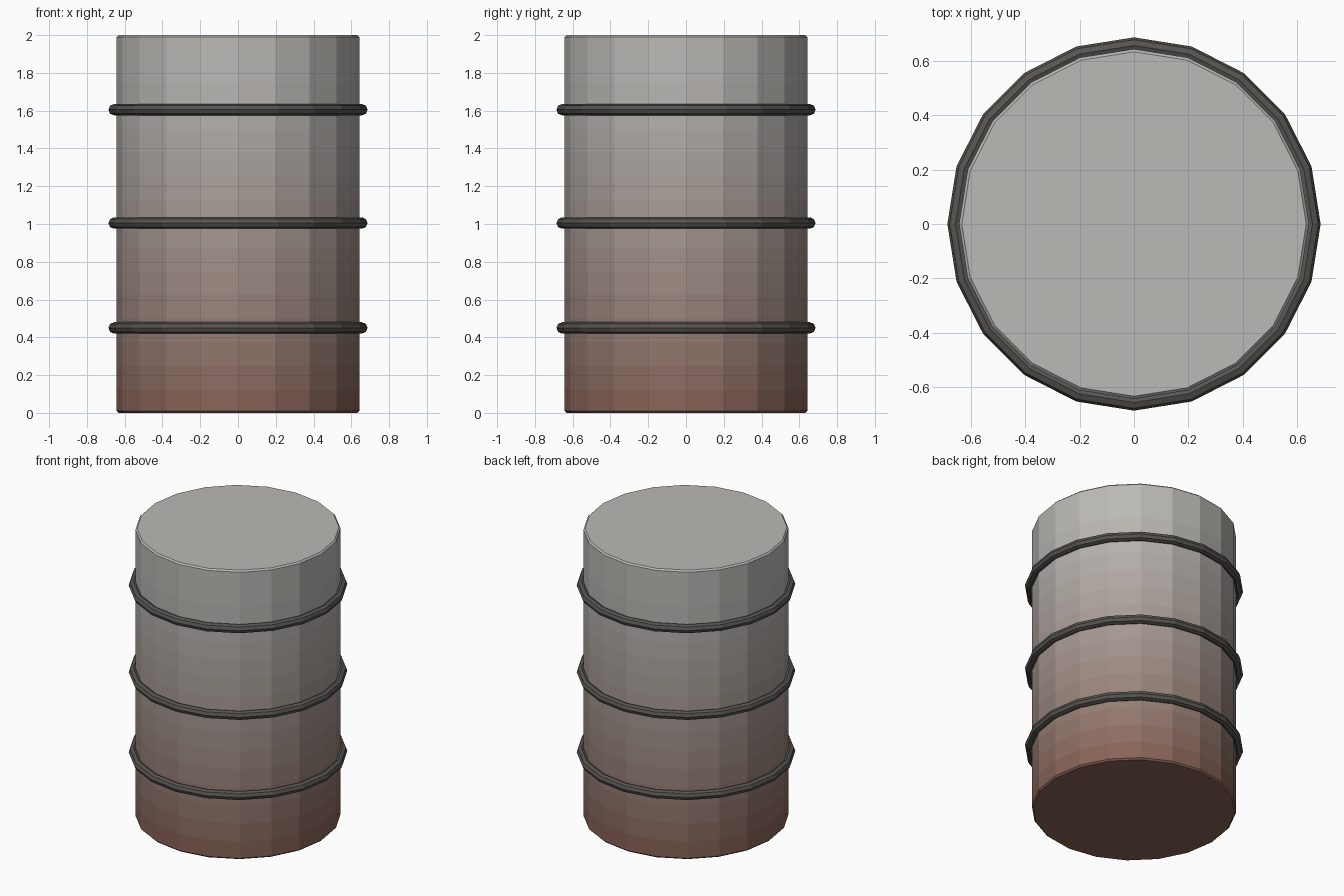
import bpy, bmesh, math

if "Cube" in bpy.data.objects:
    bpy.data.objects.remove(bpy.data.objects["Cube"])

SIDES = 20
RADIUS, HEIGHT, BEVEL = 0.643, 2.0, 0.01
BANDS = 16
BASE = (0.24, 0.115, 0.085)
TOP = (0.50, 0.49, 0.465)


def material(name, rgb):
    mat = bpy.data.materials.new(name)
    mat.diffuse_color = (*rgb, 1)
    mat.use_nodes = True
    mat.node_tree.nodes["Principled BSDF"].inputs["Base Color"].default_value = mat.diffuse_color
    return mat


def lerp(a, b, t):
    return tuple(p + (q - p) * t for p, q in zip(a, b))


# Drum body: faceted cylinder with tiny edge bevels and a rust-to-grey fade in bands
bm = bmesh.new()
profile = [(RADIUS - BEVEL, 0), (RADIUS, BEVEL)]
profile += [(RADIUS, HEIGHT * i / BANDS) for i in range(1, BANDS)]
profile += [(RADIUS, HEIGHT - BEVEL), (RADIUS - BEVEL, HEIGHT)]
loops = []
for r, z in profile:
    loops.append([bm.verts.new((r * math.cos(a), r * math.sin(a), z))
                  for a in (2 * math.pi * k / SIDES for k in range(SIDES))])
for lower, upper in zip(loops, loops[1:]):
    for k in range(SIDES):
        n = (k + 1) % SIDES
        bm.faces.new((lower[k], lower[n], upper[n], upper[k]))
bm.faces.new(loops[0][::-1])
bm.faces.new(loops[-1])
for f in bm.faces:
    z = f.calc_center_median().z
    f.material_index = min(BANDS - 1, int(z / HEIGHT * BANDS))
mesh = bpy.data.meshes.new("drum_body")
bm.to_mesh(mesh)
bm.free()
body = bpy.data.objects.new("drum_body", mesh)
bpy.context.collection.objects.link(body)
for i in range(BANDS):
    t = min(1, (i + 0.5) / BANDS / 0.9)
    mesh.materials.append(material(f"fade_{i}", lerp(BASE, TOP, t)))

# Three dark hoops around the drum
dark = material("dark_metal", (0.095, 0.09, 0.08))
for name, z in (("lower_hoop", 0.45), ("middle_hoop", 1.005), ("upper_hoop", 1.605)):
    bpy.ops.mesh.primitive_torus_add(major_segments=SIDES, minor_segments=8,
                                     major_radius=0.656, minor_radius=0.03,
                                     location=(0, 0, z))
    hoop = bpy.context.object
    hoop.name = name
    hoop.data.materials.append(dark)
